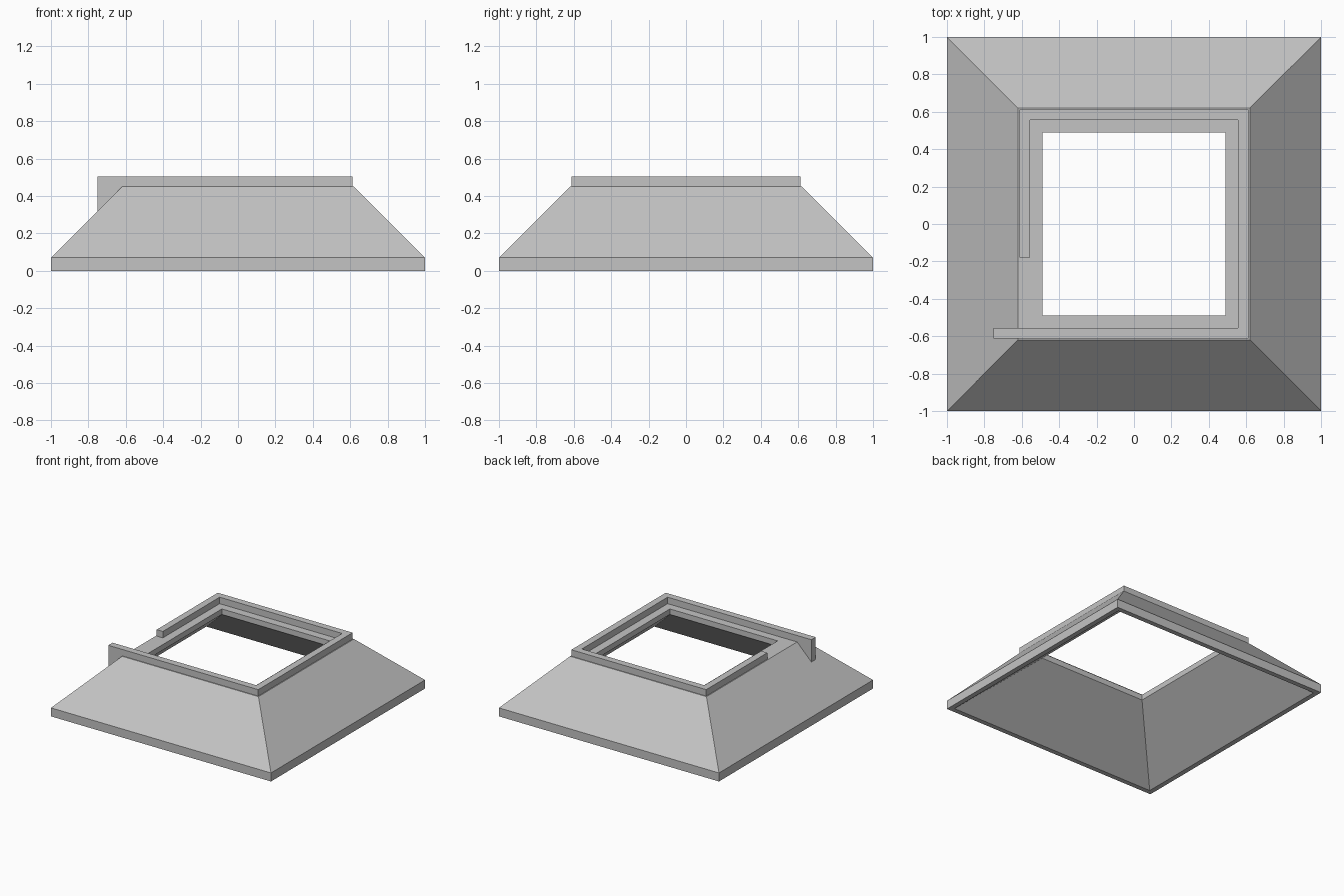
import bpy

if "Cube" in bpy.data.objects:
    bpy.data.objects.remove(bpy.data.objects["Cube"])

grey = bpy.data.materials.new("plain_grey")
grey.diffuse_color = (0.55, 0.55, 0.55, 1)
grey.use_nodes = True
grey.node_tree.nodes["Principled BSDF"].inputs["Base Color"].default_value = grey.diffuse_color


def make_object(name, verts, faces):
    mesh = bpy.data.meshes.new(name)
    mesh.from_pydata(verts, [], faces)
    mesh.materials.append(grey)
    obj = bpy.data.objects.new(name, mesh)
    bpy.context.collection.objects.link(obj)
    return obj


def extrude_y(name, outline, y0, y1):
    """Prism from an (x, z) outline, running from y0 to y1."""
    n = len(outline)
    verts = [(x, y, z) for y in (y0, y1) for x, z in outline]
    faces = [tuple(range(n)), tuple(reversed(range(n, 2 * n)))]
    faces += [(i, i + n, (i + 1) % n + n, (i + 1) % n) for i in range(n)]
    return make_object(name, verts, faces)


def box(name, x0, x1, y0, y1, z0, z1):
    return extrude_y(name, [(x0, z0), (x1, z0), (x1, z1), (x0, z1)], y0, y1)


# Hollow square skirt: a closed wall profile (half width, height) swept round four corners
profile = [(1.0, 0.0), (1.0, 0.07), (0.62, 0.45), (0.49, 0.45), (0.49, 0.405), (0.96, 0.0)]
corners = [(-1, -1), (1, -1), (1, 1), (-1, 1)]
n = len(profile)
verts = [(cx * r, cy * r, z) for r, z in profile for cx, cy in corners]
faces = []
for i in range(n):
    a, b = i * 4, (i + 1) % n * 4
    for k in range(4):
        m = (k + 1) % 4
        faces.append((a + k, a + m, b + m, b + k))
make_object("sloped_skirt", verts, faces)

# Raised lip on the top, open at the left front
OUT, INN, Z0, Z1 = 0.613, 0.557, 0.45, 0.503
box("back_lip", -OUT, OUT, INN, OUT, Z0, Z1)
box("right_lip", INN, OUT, -INN, INN, Z0, Z1)
box("left_lip", -OUT, -INN, -0.18, INN, Z0, Z1)

# Front lip runs past the left edge as a fin resting on the slope
extrude_y("front_lip_with_fin",
          [(-0.75, 0.32), (-0.62, Z0), (OUT, Z0), (OUT, Z1), (-0.75, Z1)], -OUT, -INN)
